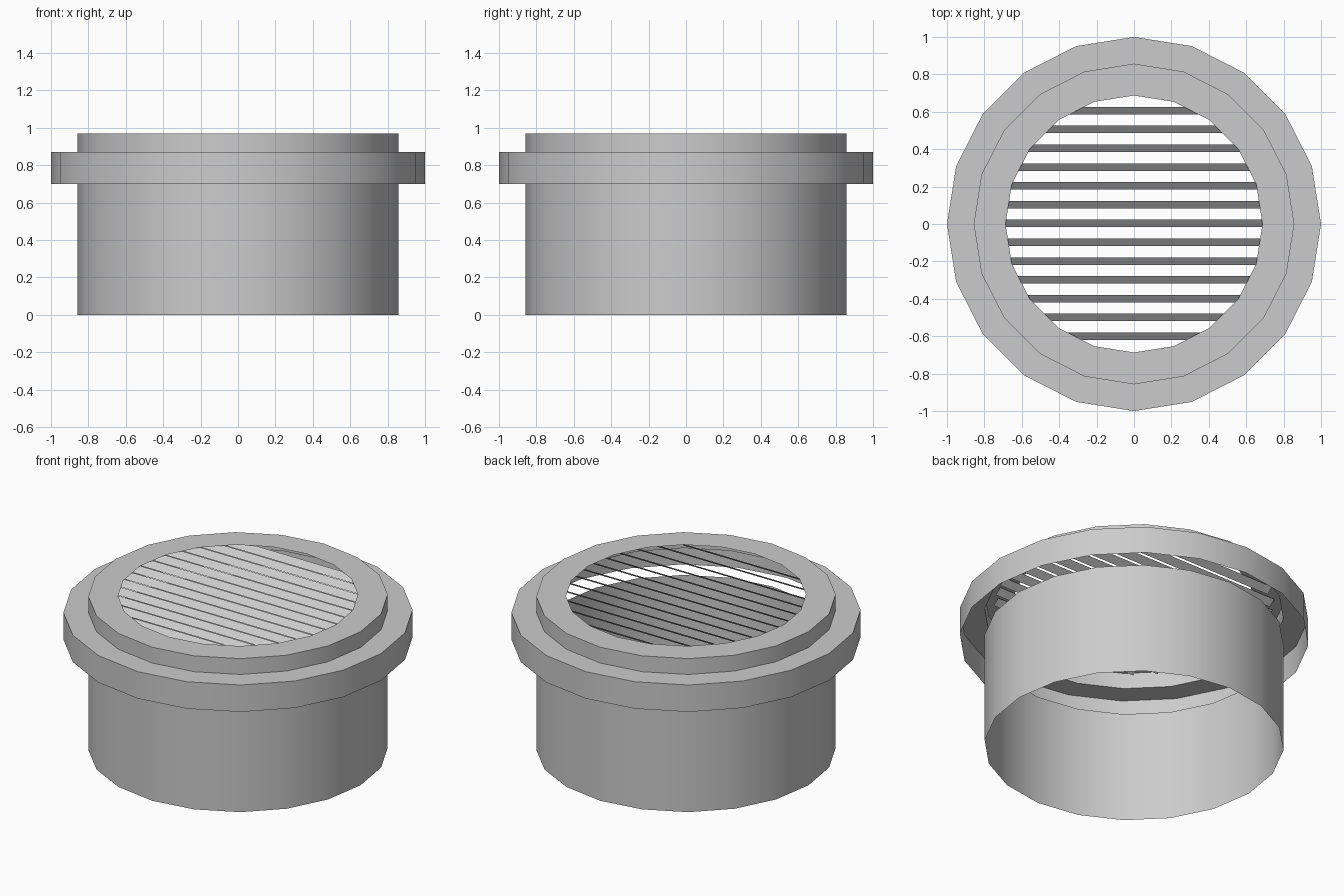
import bpy, bmesh, math

if "Cube" in bpy.data.objects:
    bpy.data.objects.remove(bpy.data.objects["Cube"])

SIDES = 20


def make_object(name, bm):
    mesh = bpy.data.meshes.new(name)
    bm.to_mesh(mesh)
    bm.free()
    ob = bpy.data.objects.new(name, mesh)
    bpy.context.collection.objects.link(ob)
    return ob


def lathe(name, profile):
    """Spin an open (radius, z) profile around z as a single-sheet surface."""
    bm = bmesh.new()
    rings = []
    for r, z in profile:
        rings.append([bm.verts.new((r * math.cos(2 * math.pi * i / SIDES),
                                    r * math.sin(2 * math.pi * i / SIDES), z))
                      for i in range(SIDES)])
    for a, b in zip(rings, rings[1:]):
        for i in range(SIDES):
            j = (i + 1) % SIDES
            bm.faces.new((a[i], a[j], b[j], b[i]))
    ob = make_object(name, bm)
    bpy.ops.object.select_all(action='DESELECT')
    ob.select_set(True)
    bpy.context.view_layer.objects.active = ob
    bpy.ops.object.shade_smooth_by_angle(angle=math.radians(30))
    return ob


# Open pipe body
lathe("pipe", [(0.857, 0.0), (0.857, 0.70)])

# Cap: flange skirt, step, neck and top rim (open underneath)
lathe("cap", [(1.0, 0.70), (1.0, 0.87), (0.857, 0.87), (0.857, 0.97), (0.687, 0.97)])

# Tilted louvre slats, trimmed to a circle under the rim
bm = bmesh.new()
for i in range(13):
    y = 0.606 - 0.1005 * i
    half = math.sqrt(0.79 ** 2 - y ** 2)
    bm.faces.new([bm.verts.new(p) for p in (
        (-half, y - 0.02, 0.928), (half, y - 0.02, 0.928),
        (half, y + 0.02, 0.96), (-half, y + 0.02, 0.96))])
make_object("louvre_slats", bm)
